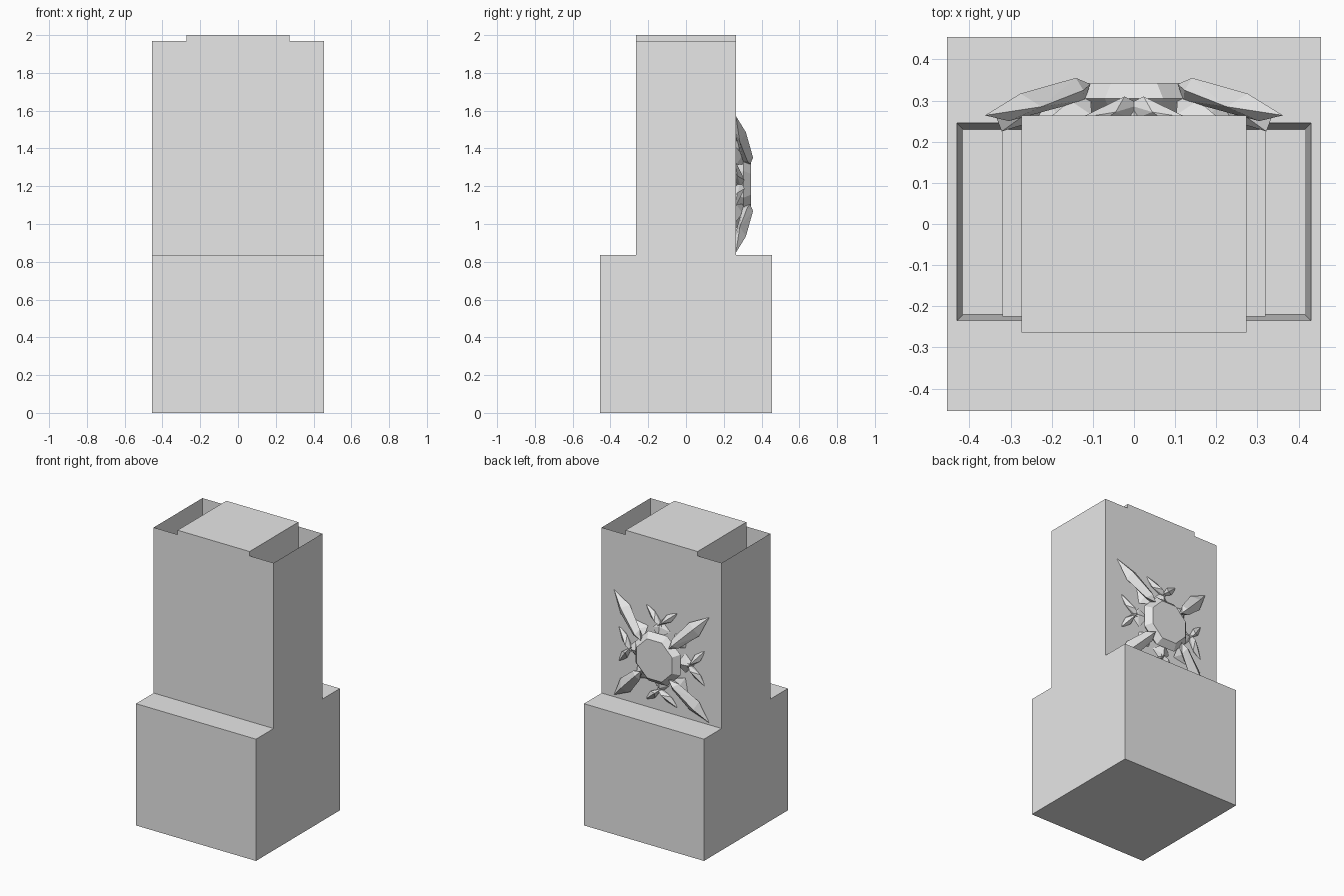
import bpy, bmesh
from math import cos, sin, radians

cube = bpy.data.objects.get("Cube")
if cube:
    bpy.data.objects.remove(cube)

# Single plain stone colour
stone = bpy.data.materials.new("light_grey_stone")
stone.use_nodes = True
stone.diffuse_color = (0.8, 0.8, 0.8, 1)
stone.node_tree.nodes["Principled BSDF"].inputs["Base Color"].default_value = (0.8, 0.8, 0.8, 1)

HALF, DEPTH, CORE = 0.455, 0.264, 0.273
LEDGE, RIM, TOP = 0.835, 1.97, 2.0
CENTRE = 1.21


def finish(name, bm, fix_normals=True):
    bmesh.ops.remove_doubles(bm, verts=bm.verts, dist=0.0005)
    if fix_normals:
        bmesh.ops.recalc_face_normals(bm, faces=bm.faces)
    mesh = bpy.data.meshes.new(name)
    bm.to_mesh(mesh)
    bm.free()
    mesh.materials.append(stone)
    obj = bpy.data.objects.new(name, mesh)
    bpy.context.collection.objects.link(obj)
    return obj


def face(bm, points):
    return bm.faces.new([bm.verts.new(p) for p in points])


def rectangle(x0, x1, y0, y1, z):
    return [(x0, y0, z), (x1, y0, z), (x1, y1, z), (x0, y1, z)]


def bridge(bm, a, b):
    for i in range(len(a)):
        j = (i + 1) % len(a)
        face(bm, [a[i], a[j], b[j], b[i]])


# Pedestal with a tapered recess inside the tower
bm = bmesh.new()
loops = [rectangle(-HALF, HALF, -HALF, HALF, 0),
         rectangle(-HALF, HALF, -HALF, HALF, LEDGE),
         rectangle(-0.43, 0.43, -0.235, 0.245, LEDGE),
         rectangle(-0.415, 0.415, -0.22, 0.23, 0.5)]
for lower, upper in zip(loops, loops[1:]):
    bridge(bm, lower, upper)
face(bm, loops[0])
face(bm, loops[-1])
finish("pedestal", bm)

# Thin-walled tower with a raised centre and open wells on both sides
bm = bmesh.new()
outline = [(-HALF, LEDGE), (HALF, LEDGE), (HALF, RIM), (CORE, RIM),
           (CORE, TOP), (-CORE, TOP), (-CORE, RIM), (-HALF, RIM)]
face(bm, [(x, -DEPTH, z) for x, z in outline])
face(bm, [(x, DEPTH, z) for x, z in reversed(outline)])
for side in (-1, 1):
    for x, top in ((HALF, RIM), (CORE, TOP)):
        wall = [(side * x, -DEPTH, LEDGE), (side * x, DEPTH, LEDGE),
                (side * x, DEPTH, top), (side * x, -DEPTH, top)]
        face(bm, wall if side > 0 else wall[::-1])
face(bm, rectangle(-CORE, CORE, -DEPTH, DEPTH, TOP))
finish("tower_shell", bm, fix_normals=False)

# Low step around the foot of the core
for side, name in ((-1, "right"), (1, "left")):
    bm = bmesh.new()
    xs = sorted((side * CORE, side * 0.32))
    low = rectangle(*xs, -0.225, 0.23, 0.5)
    high = rectangle(*xs, -0.225, 0.23, 0.9)
    bridge(bm, low, high)
    face(bm, low)
    face(bm, high)
    finish(name + "_core_step", bm)


def crystal(name, points, angle, origin=(0, 0), turn=0):
    """Faceted hull; points are (outward, sideways, y) around the back centre."""
    bm = bmesh.new()
    a, t = radians(angle), radians(turn)
    for r, s, y in points:
        u = origin[0] + r * cos(t) - s * sin(t)
        v = origin[1] + r * sin(t) + s * cos(t)
        bm.verts.new((u * cos(a) - v * sin(a), y, CENTRE + u * sin(a) + v * cos(a)))
    hull = bmesh.ops.convex_hull(bm, input=bm.verts)
    bmesh.ops.delete(bm, geom=list({v for v in hull["geom_interior"]
                                    if isinstance(v, bmesh.types.BMVert)}), context="VERTS")
    bmesh.ops.dissolve_limit(bm, angle_limit=radians(1), verts=bm.verts, edges=bm.edges)
    return finish(name, bm)


def paired(r, s, y):
    return [(r, -s, y), (r, s, y)]


# Eight-sided boss in the middle of the ornament
boss = []
for radius, y in ((0.145, 0.343), (0.185, 0.305), (0.13, 0.255)):
    for k in range(8):
        a = radians(22.5 + 45 * k)
        boss.append((radius * cos(a), radius * sin(a), y))
crystal("flower_boss", boss, 0)

petal = [(0.512, 0, 0.264), (0.39, 0, 0.317), (0.2, 0, 0.355), (0.15, 0, 0.34),
         (0.43, 0, 0.25), (0.17, 0, 0.3)] + paired(0.37, 0.052, 0.285) + paired(0.21, 0.036, 0.325)
sepal = [(0.15, 0, 0.31), (0.29, 0, 0.258), (0.22, 0, 0.3)] + paired(0.2, 0.055, 0.265)
leaf = [(-0.02, 0, 0.29), (0.03, 0, 0.31), (0.17, 0, 0.258), (0.15, 0, 0.225),
        (0, 0, 0.255)] + paired(0.08, 0.026, 0.272)
bud = [(0.14, 0, 0.3), (0.21, 0, 0.292), (0.25, 0, 0.262)] + paired(0.18, 0.07, 0.262)

# Large diagonal petals and forked leaves between them
for i in range(4):
    diagonal, straight = 45 + 90 * i, 90 * i
    crystal(f"petal_{i + 1}", petal, diagonal)
    crystal(f"sepal_{i + 1}", sepal, diagonal)
    crystal(f"bud_{i + 1}", bud, straight)
    for turn, side in ((50, "a"), (-50, "b")):
        crystal(f"forked_leaf_{i + 1}{side}", leaf, straight, (0.225, 0), turn)
